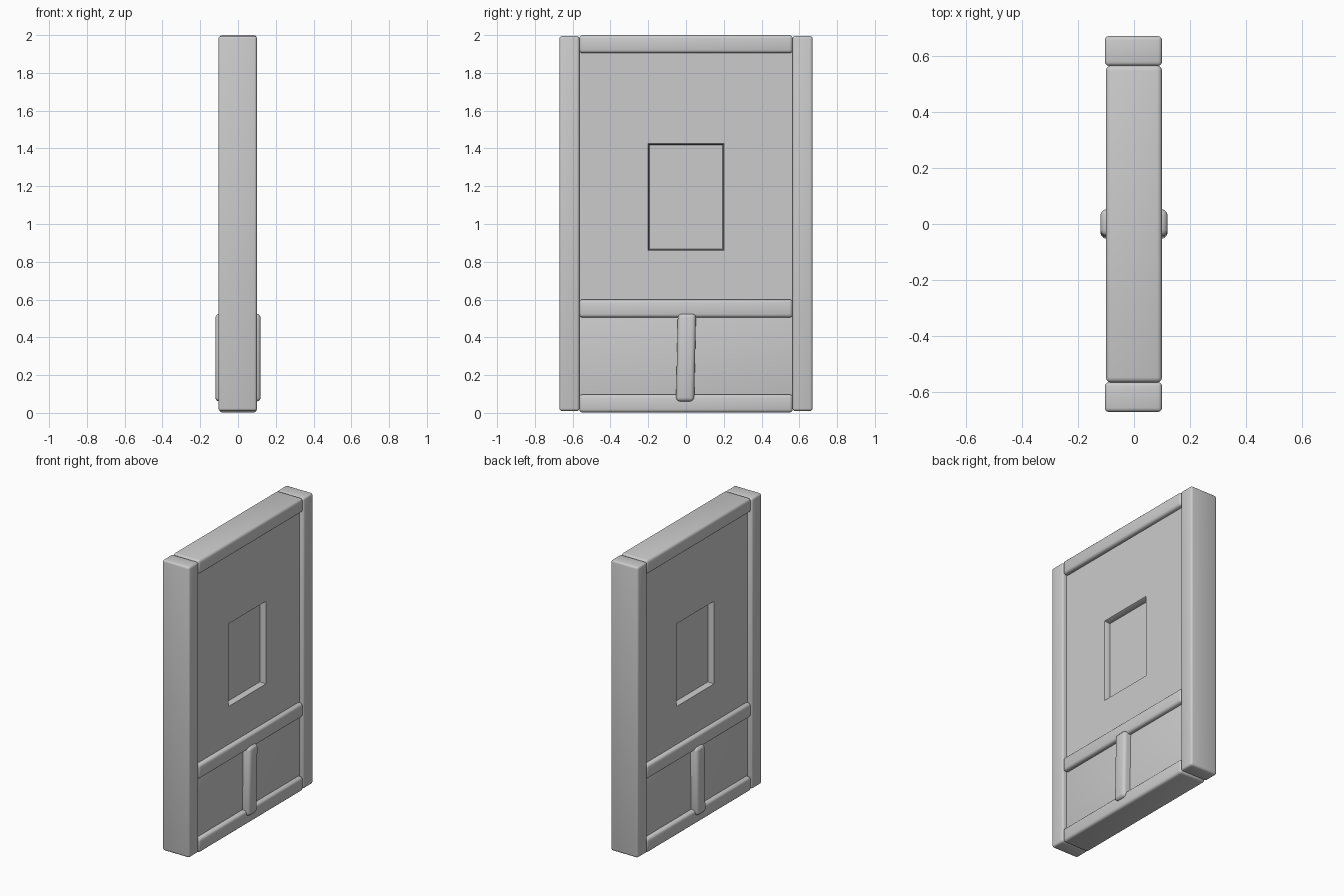
import bpy, bmesh
from mathutils import Vector

cube = bpy.data.objects.get("Cube")
if cube:
    bpy.data.objects.remove(cube, do_unlink=True)

grey = bpy.data.materials.new("plain grey")
grey.use_nodes = True
colour = (0.6, 0.6, 0.6, 1)
grey.diffuse_color = colour
grey.node_tree.nodes["Principled BSDF"].inputs["Base Color"].default_value = colour


def finish(name, bm):
    bmesh.ops.recalc_face_normals(bm, faces=bm.faces)
    mesh = bpy.data.meshes.new(name)
    bm.to_mesh(mesh)
    bm.free()
    mesh.materials.append(grey)
    obj = bpy.data.objects.new(name, mesh)
    bpy.context.collection.objects.link(obj)
    bpy.ops.object.select_all(action="DESELECT")
    obj.select_set(True)
    bpy.context.view_layer.objects.active = obj
    bpy.ops.object.shade_smooth_by_angle(angle=0.6)
    return obj


def beam(name, low, high, bevel, lean=0):
    """Rounded box between two corners; lean shifts its top along y."""
    low, high = Vector(low), Vector(high)
    bm = bmesh.new()
    bmesh.ops.create_cube(bm, size=1)
    for v in bm.verts:
        top = v.co.z > 0
        v.co = (low + high) / 2 + v.co * (high - low)
        v.co.y += lean if top else 0
    bmesh.ops.bevel(bm, geom=bm.edges[:], offset=bevel, segments=3,
                    profile=0.5, affect="EDGES")
    return finish(name, bm)


# Side posts
for name, y in (("front_post", -0.617), ("back_post", 0.617)):
    beam(name, (-0.104, y - 0.053, 0.01), (0.1, y + 0.053, 1.995), 0.014)

# Horizontal rails between the posts
for name, z, x in (("bottom_rail", 0.05, 0.1), ("middle_rail", 0.553, 0.1),
                   ("top_rail", 1.952, 0.1)):
    beam(name, (-x, -0.565, z - 0.048), (x, 0.565, z + 0.048), 0.018)

# Short upright in the lower bay, standing proud of both sides
beam("lower_upright", (-0.12, -0.053, 0.06), (0.12, 0.043, 0.525), 0.022, 0.01)

# Thin lower panel
beam("lower_panel", (-0.07, -0.58, 0.05), (0.07, 0.58, 0.55), 0.002)

# Main panel with a sunken window on each side
bm = bmesh.new()
bmesh.ops.create_cube(bm, size=1)
for v in bm.verts:
    v.co = (v.co.x * 0.14, v.co.y * 1.16, 1.25 + v.co.z * 1.4)
cuts = [((0, y, 0), (0, 1, 0)) for y in (-0.2, 0.2)]
cuts += [((0, 0, z), (0, 0, 1)) for z in (0.86, 1.425)]
for point, normal in cuts:
    bmesh.ops.bisect_plane(bm, geom=bm.verts[:] + bm.edges[:] + bm.faces[:],
                           plane_co=point, plane_no=normal)
windows = []
for f in bm.faces:
    c = f.calc_center_median()
    if abs(f.normal.x) > 0.9 and abs(c.y) < 0.1 and 0.9 < c.z < 1.4:
        windows.append(f)
for thickness, depth in ((0.006, -0.008), (0.004, -0.032)):
    bmesh.ops.inset_individual(bm, faces=windows, thickness=thickness, depth=depth)
finish("main_panel", bm)
